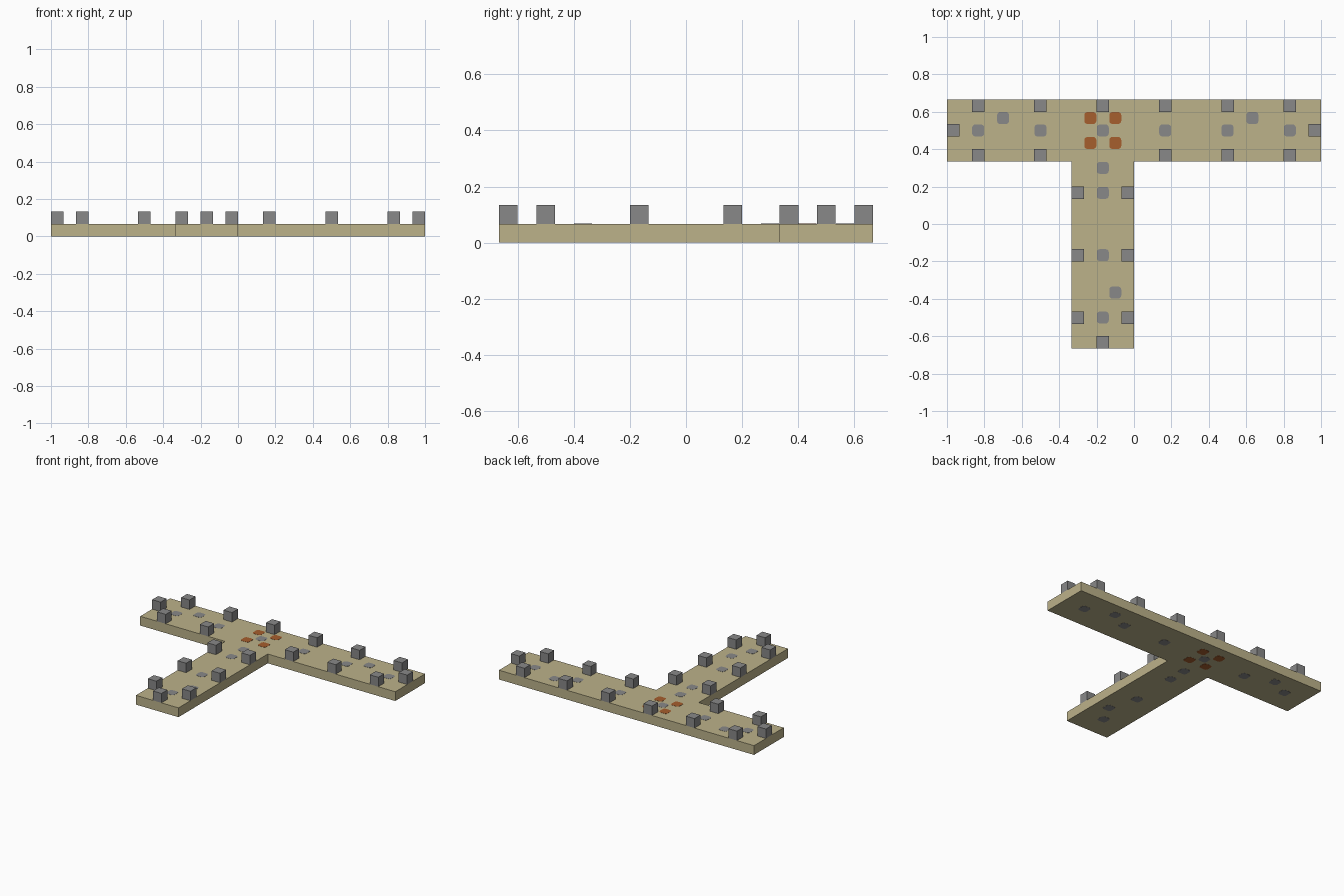
import bpy, bmesh

cube = bpy.data.objects.get("Cube")
if cube:
    bpy.data.objects.remove(cube, do_unlink=True)

U = 1 / 30          # layout module
TILE = 2 * U        # block size and slab thickness
PROUD = 0.001       # how far inserts stand out of the slab


def material(name, rgb):
    linear = [((c / 255 + 0.055) / 1.055) ** 2.4 for c in rgb] + [1]
    mat = bpy.data.materials.new(name)
    mat.use_nodes = True
    mat.diffuse_color = linear
    mat.node_tree.nodes["Principled BSDF"].inputs["Base Color"].default_value = linear
    return mat


sand = material("sand", (188, 178, 138))
stone = material("stone grey", (136, 136, 136))
rust = material("rust orange", (166, 94, 45))


def finish(bm, name, mat):
    bmesh.ops.recalc_face_normals(bm, faces=bm.faces)
    mesh = bpy.data.meshes.new(name)
    bm.to_mesh(mesh)
    bm.free()
    mesh.materials.append(mat)
    obj = bpy.data.objects.new(name, mesh)
    bpy.context.collection.objects.link(obj)
    return obj


def box(name, mat, x, y, bottom, top, size, corner=0):
    """Upright square block, with optional rounded vertical corners."""
    bm = bmesh.new()
    bmesh.ops.create_cube(bm, size=1)
    for v in bm.verts:
        v.co.x = x + v.co.x * size
        v.co.y = y + v.co.y * size
        v.co.z = top if v.co.z > 0 else bottom
    if corner:
        upright = [e for e in bm.edges
                   if abs(e.verts[0].co.z - e.verts[1].co.z) > PROUD]
        bmesh.ops.bevel(bm, geom=upright, offset=corner, segments=3,
                        profile=0.5, affect='EDGES')
    return finish(bm, name, mat)


# T-shaped walkway slab
outline = [(-30, 20), (-30, 10), (-10, 10), (-10, -20),
           (0, -20), (0, 10), (30, 10), (30, 20)]
bm = bmesh.new()
base = bm.faces.new([bm.verts.new((x * U, y * U, PROUD)) for x, y in outline])
raised = bmesh.ops.extrude_face_region(bm, geom=[base])["geom"]
for v in raised:
    if isinstance(v, bmesh.types.BMVert):
        v.co.z = TILE
finish(bm, "walkway_slab", sand)

# Battlement blocks along the edges
blocks = [(x, 19) for x in range(-25, 26, 10)]
blocks += [(x, 11) for x in range(-25, 26, 10) if x != -5]
blocks += [(x, y) for x in (-9, -1) for y in (5, -5, -15)]
blocks += [(-29, 15), (29, 15), (-5, -19)]
for x, y in blocks:
    box("edge_block", stone, x * U, y * U, TILE, 2 * TILE, TILE)

# Rounded inserts passing through the slab
greys = [(x, 15) for x in range(-25, 26, 10)]
greys += [(-5, y) for y in (9, 5, -5, -15)]
greys += [(-21, 17), (19, 17), (-3, -11)]
oranges = [(x, y) for x in (-7, -3) for y in (13, 17)]
for name, mat, spots in (("grey_insert", stone, greys),
                         ("orange_insert", rust, oranges)):
    for x, y in spots:
        box(name, mat, x * U, y * U, 0, TILE + PROUD, 0.064, 0.016)
